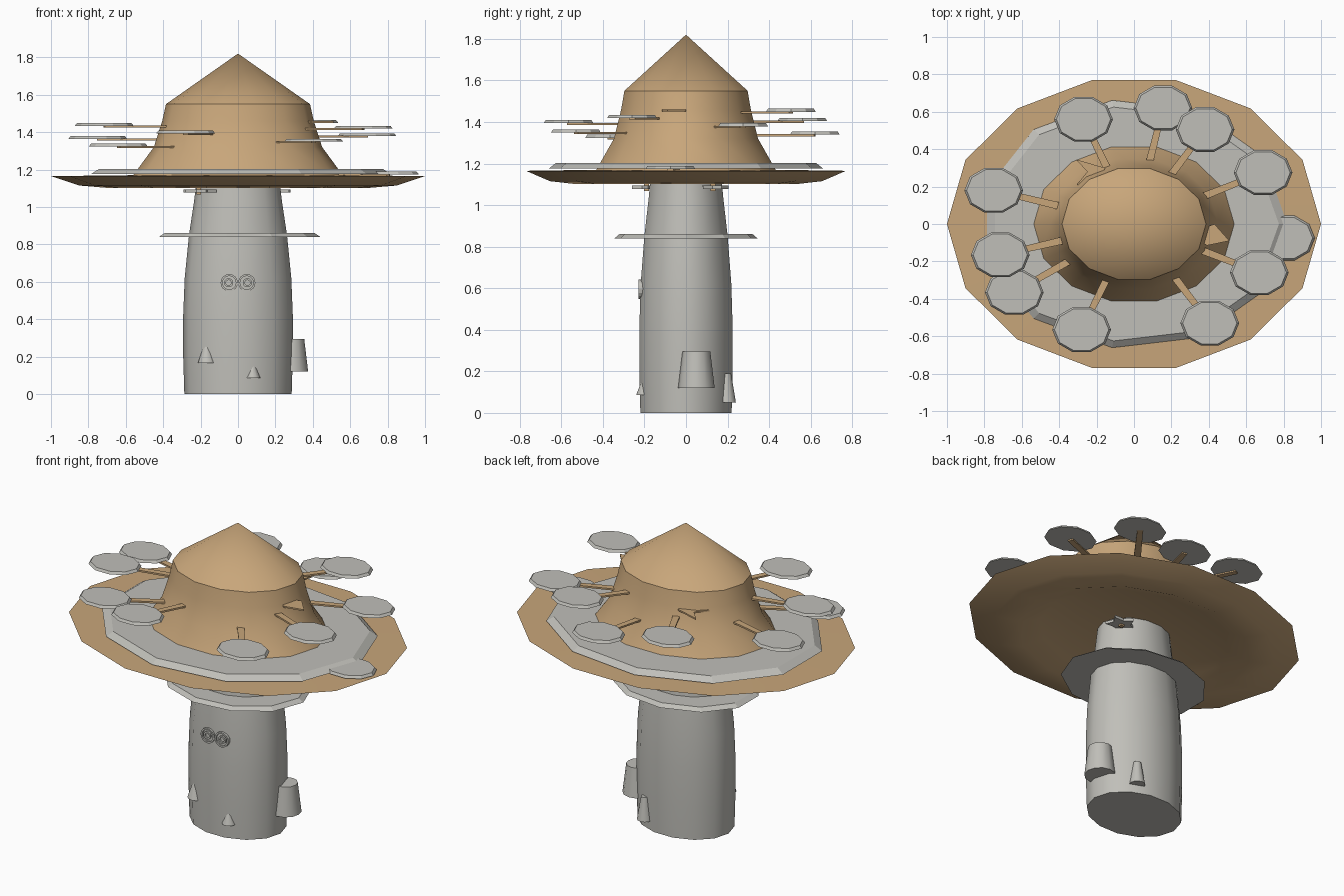
import bpy, bmesh, math
from mathutils import Vector

if "Cube" in bpy.data.objects:
    bpy.data.objects.remove(bpy.data.objects["Cube"])

SQUASH = 0.79  # every round part is an ellipse, narrower in y


def material(name, rgb):
    m = bpy.data.materials.new(name)
    m.diffuse_color = (*rgb, 1)
    m.use_nodes = True
    m.node_tree.nodes["Principled BSDF"].inputs["Base Color"].default_value = m.diffuse_color
    return m


TAN = material("tan", (0.578, 0.381, 0.195))
GREY = material("pale grey", (0.527, 0.521, 0.485))


def finish(name, bm, mat, angle=None):
    bmesh.ops.recalc_face_normals(bm, faces=bm.faces)
    mesh = bpy.data.meshes.new(name)
    bm.to_mesh(mesh)
    bm.free()
    mesh.materials.append(mat)
    ob = bpy.data.objects.new(name, mesh)
    bpy.context.collection.objects.link(ob)
    if angle:
        bpy.ops.object.select_all(action='DESELECT')
        ob.select_set(True)
        bpy.context.view_layer.objects.active = ob
        bpy.ops.object.shade_smooth_by_angle(angle=math.radians(angle))
    return ob


def lathe(name, profile, sides, mat, centre=(0, 0, 0), squash=SQUASH, angle=None):
    """Closed solid of revolution from (radius, z) points; radius 0 makes a tip."""
    bm = bmesh.new()
    c = Vector(centre)
    rings = []
    for r, z in profile:
        n = 1 if r == 0 else sides
        rings.append([bm.verts.new(c + Vector((
            r * math.cos(2 * math.pi * i / sides),
            r * squash * math.sin(2 * math.pi * i / sides), z))) for i in range(n)])
    for a, b in zip(rings, rings[1:]):
        for i in range(sides):
            j = (i + 1) % sides
            if len(a) == 1:
                bm.faces.new((a[0], b[i], b[j]))
            elif len(b) == 1:
                bm.faces.new((a[i], a[j], b[0]))
            else:
                bm.faces.new((a[i], a[j], b[j], b[i]))
    for end in (rings[0], rings[-1]):
        if len(end) > 1:
            bm.faces.new(end)
    return finish(name, bm, mat, angle)


def plate(name, points, z, thick, mat):
    """Flat outline in x, y pulled up by its thickness."""
    bm = bmesh.new()
    face = bm.faces.new([bm.verts.new((x, y, z)) for x, y in points])
    out = bmesh.ops.extrude_face_region(bm, geom=[face])
    for v in out["geom"]:
        if isinstance(v, bmesh.types.BMVert):
            v.co.z += thick
    return finish(name, bm, mat)


# Stem with its skirt ring
lathe("stem", [(0.287, 0), (0.293, 0.2), (0.293, 0.42), (0.285, 0.62),
               (0.262, 0.85), (0.235, 1.03), (0.22, 1.16)], 14, GREY, squash=0.785, angle=40)
lathe("stem_ring", [(0.44, 0.84), (0.41, 0.86)], 11, GREY)

# Pointed cap with a wide brim and a recessed underside
lathe("cap", [(0, 1.82), (0.385, 1.55), (0.405, 1.46), (0.45, 1.32), (0.56, 1.17),
              (1.0, 1.165), (0.85, 1.115), (0.70, 1.102), (0.57, 1.145)], 14, TAN, angle=35)
lathe("cap_ring", [(0.82, 1.175), (0.775, 1.203)], 11, GREY, squash=0.815)

# Small shelf mushrooms: disc centre x, y, z
SHELVES = [(-0.27, 0.56, 1.41), (0.155, 0.62, 1.345), (0.38, 0.505, 1.455),
           (0.69, 0.275, 1.385), (0.67, -0.26, 1.425), (0.405, -0.53, 1.355),
           (-0.28, -0.565, 1.40), (-0.64, -0.365, 1.33), (-0.715, -0.165, 1.44),
           (-0.75, 0.18, 1.37), (0.81, -0.075, 1.18)]
for x, y, z in SHELVES:
    lathe("shelf_disc", [(0.157, -0.006), (0.145, 0.009)], 10, GREY, (x, y, z), 0.8)
    d = Vector((x, y)).normalized()
    s = Vector((-d.y, d.x)) * 0.02
    far = Vector((x, y))
    near = far * 0.5
    plate("shelf_stalk", [near - s, far - s * 0.8, far + s * 0.8, near + s],
          z - 0.014, 0.01, TAN)

# Thin fins poking out of the cap
plate("cap_fin", [(0.43, 0.0), (0.51, -0.09), (0.39, -0.115), (0.3, -0.05)], 1.45, 0.009, TAN)
plate("cap_fin", [(-0.31, 0.345), (-0.25, 0.28), (-0.305, 0.21), (-0.18, 0.2),
                  (-0.155, 0.30)], 1.44, 0.009, TAN)

# Small stars tucked under the cap
for cx, cy in ((0.20, 0.13), (-0.21, -0.19)):
    pts = []
    for i in range(10):
        r = 0.095 if i % 2 == 0 else 0.055
        a = math.atan2(cy, cx) + math.pi * i / 5
        pts.append((cx + r * math.cos(a), cy + 0.8 * r * math.sin(a)))
    plate("under_star", pts, 1.078, 0.016, GREY)
    plate("star_peg", [(cx - 0.012, cy - 0.012), (cx + 0.012, cy - 0.012),
                       (cx + 0.012, cy + 0.012), (cx - 0.012, cy + 0.012)], 1.068, 0.05, TAN)

# Stubs at the foot of the stem: x, y, z, bottom radius, top radius, height
for x, y, z, r0, r1, h in ((0.287, 0.05, 0.12, 0.088, 0.067, 0.175),
                           (0.14, 0.195, 0.05, 0.045, 0.022, 0.14),
                           (-0.165, -0.165, 0.165, 0.05, 0.008, 0.125),
                           (0.08, -0.20, 0.085, 0.04, 0.008, 0.085)):
    lathe("foot_stub", [(r0, 0), (r1, h)], 12, GREY, (x, y, z), 1.0, 40)

# Faint eye rings, pupils and nose on the front of the stem
def disc_on_front(name, x, z, r_out, r_in, y):
    bm = bmesh.new()
    n = 16
    loops = []
    for r, dy in ((r_out, 0.02), (r_out, 0), (r_in, 0), (r_in, 0.02)):
        loops.append([bm.verts.new((x + r * math.cos(2 * math.pi * i / n), y + dy,
                                    z + r * math.sin(2 * math.pi * i / n))) for i in range(n)])
    for a, b in zip(loops, loops[1:]):
        for i in range(n):
            j = (i + 1) % n
            bm.faces.new((a[i], a[j], b[j], b[i]))
    finish(name, bm, GREY)


for side in (-1, 1):
    disc_on_front("eye_ring", side * 0.047, 0.595, 0.046, 0.036, -0.228)
    disc_on_front("pupil", side * 0.05, 0.595, 0.024, 0.014, -0.228)
disc_on_front("nose", 0, 0.588, 0.006, 0.001, -0.229)
